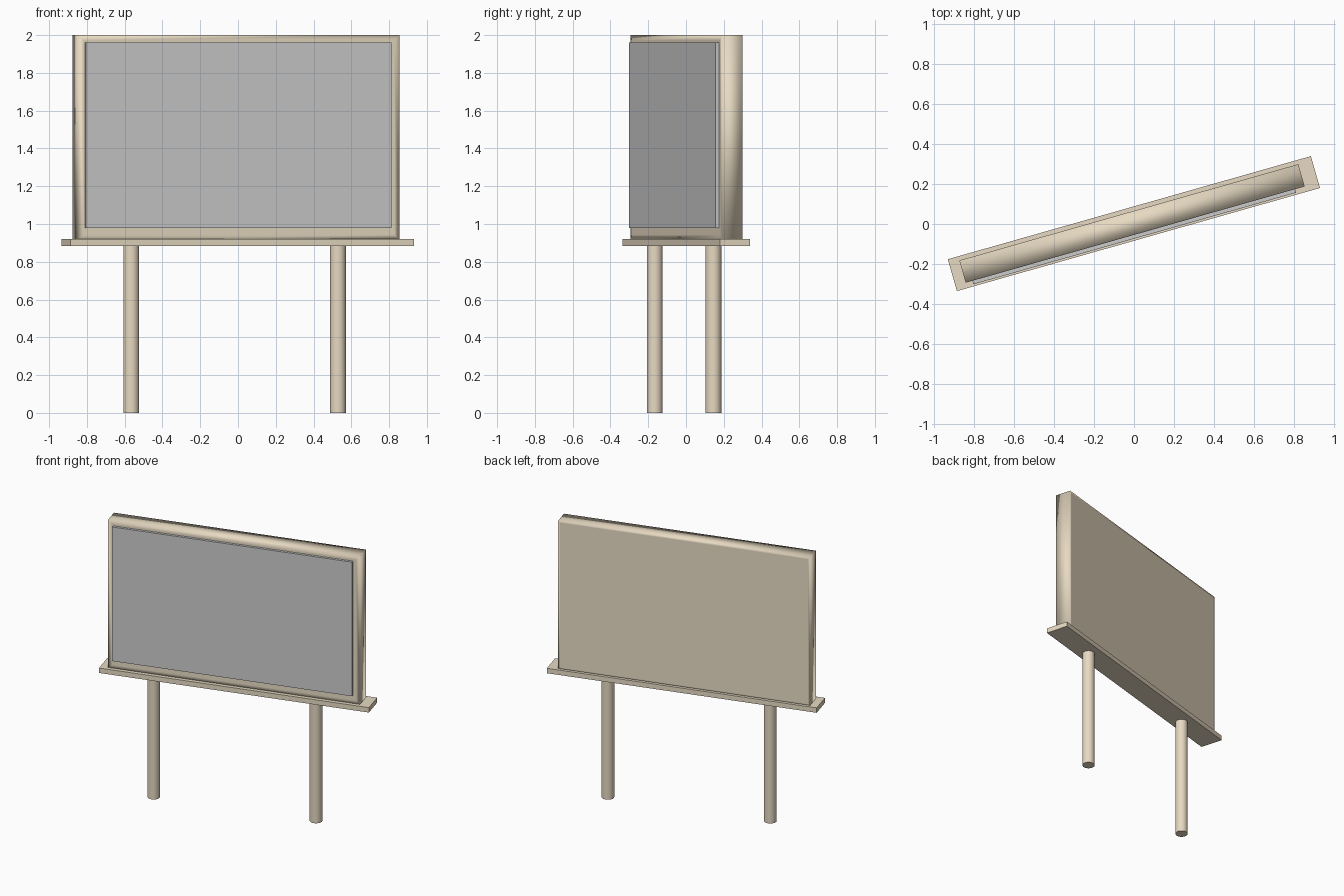
import bpy, bmesh, math
from mathutils import Matrix

if "Cube" in bpy.data.objects:
    bpy.data.objects.remove(bpy.data.objects["Cube"])

TURN = Matrix.Rotation(math.radians(15.85), 4, 'Z')  # whole sign is turned


def material(name, rgb):
    m = bpy.data.materials.new(name)
    m.diffuse_color = (*rgb, 1)
    m.use_nodes = True
    m.node_tree.nodes["Principled BSDF"].inputs["Base Color"].default_value = m.diffuse_color
    return m


TAN = material("tan_paint", (0.80, 0.70, 0.54))
GREY = material("poster_grey", (0.75, 0.75, 0.72))


def finish(name, bm, mat, loc):
    bmesh.ops.recalc_face_normals(bm, faces=bm.faces)
    me = bpy.data.meshes.new(name)
    bm.to_mesh(me)
    bm.free()
    me.materials.append(mat)
    ob = bpy.data.objects.new(name, me)
    bpy.context.collection.objects.link(ob)
    ob.matrix_world = TURN @ Matrix.Translation(loc)
    return ob


def box_mesh(size):
    bm = bmesh.new()
    bmesh.ops.create_cube(bm, size=1)
    bmesh.ops.scale(bm, vec=size, verts=bm.verts)
    return bm


# board: softly shaded box with an inset border front and back
bm = box_mesh((1.766, 0.116, 1.085))
bm.normal_update()
for side, border in ((-1, 0.04), (1, 0.02)):
    face = [f for f in bm.faces if f.normal.y * side > 0.9]
    bmesh.ops.inset_region(bm, faces=face, thickness=border)
    bm.normal_update()
for f in bm.faces:
    f.smooth = True
finish("board", bm, TAN, (-0.009, 0.0055, 1.4575))

# poster panel standing slightly proud of the board
finish("poster_panel", box_mesh((1.682, 0.026, 0.98)), GREY, (-0.016, -0.058, 1.47))

# walkway ledge under the board
finish("ledge", box_mesh((1.892, 0.166, 0.036)), TAN, (0, 0.002, 0.902))

# two round posts
for side, name in ((-1, "left_post"), (1, "right_post")):
    bm = bmesh.new()
    bmesh.ops.create_cone(bm, cap_ends=True, segments=32, radius1=0.042,
                          radius2=0.042, depth=0.89)
    for f in bm.faces:
        f.smooth = len(f.verts) == 4
    for e in bm.edges:
        e.smooth = all(f.smooth for f in e.link_faces)
    finish(name, bm, TAN, (-0.02 + side * 0.569, -0.005, 0.445))
